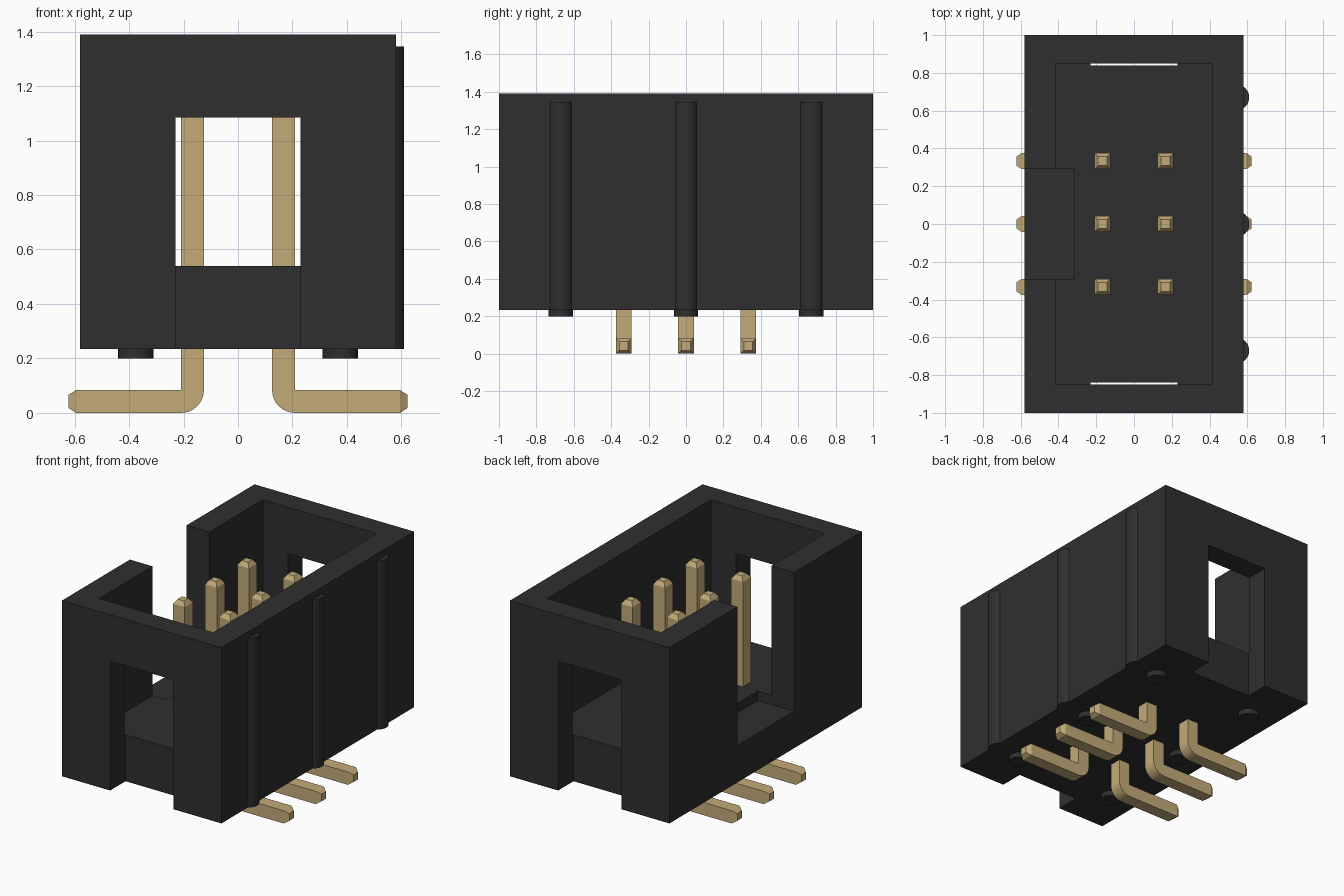
import bpy, bmesh, math

cube = bpy.data.objects.get("Cube")
if cube:
    bpy.data.objects.remove(cube, do_unlink=True)


def material(name, rgb):
    m = bpy.data.materials.new(name)
    m.use_nodes = True
    m.diffuse_color = (*rgb, 1)
    bsdf = next(n for n in m.node_tree.nodes if n.type == 'BSDF_PRINCIPLED')
    bsdf.inputs["Base Color"].default_value = (*rgb, 1)
    return m


BLACK = material("black plastic", (0.028, 0.028, 0.028))
GOLD = material("gold metal", (0.55, 0.41, 0.19))


def add_object(name, bm, mat):
    mesh = bpy.data.meshes.new(name)
    bm.to_mesh(mesh)
    bm.free()
    mesh.materials.append(mat)
    ob = bpy.data.objects.new(name, mesh)
    bpy.context.collection.objects.link(ob)
    return ob


def activate(ob):
    bpy.ops.object.select_all(action='DESELECT')
    ob.select_set(True)
    bpy.context.view_layer.objects.active = ob


def box(name, lo, hi, mat=BLACK):
    bm = bmesh.new()
    bmesh.ops.create_cube(bm, size=1)
    for v in bm.verts:
        v.co = [a + (c + 0.5) * (b - a) for a, b, c in zip(lo, hi, v.co)]
    return add_object(name, bm, mat)


def cylinder(name, x, y, r, z0, z1):
    bm = bmesh.new()
    bmesh.ops.create_cone(bm, cap_ends=True, segments=32, radius1=r, radius2=r, depth=z1 - z0)
    bmesh.ops.translate(bm, vec=(x, y, (z0 + z1) / 2), verts=bm.verts)
    ob = add_object(name, bm, BLACK)
    activate(ob)
    bpy.ops.object.shade_smooth_by_angle()
    return ob


def cut(target, lo, hi):
    cutter = box("cutter", lo, hi)
    cutter.hide_render = True
    mod = target.modifiers.new("cut", 'BOOLEAN')
    mod.operation = 'DIFFERENCE'
    mod.solver = 'EXACT'
    mod.object = cutter
    activate(target)
    bpy.ops.object.modifier_apply(modifier=mod.name)
    bpy.data.objects.remove(cutter, do_unlink=True)


# Shroud: open box, side key notch cut slightly into the floor, slot in each end
housing = box("housing", (-0.58, -1, 0.235), (0.58, 1, 1.39))
cut(housing, (-0.415, -0.85, 0.54), (0.415, 0.85, 1.6))
cut(housing, (-0.8, -0.295, 0.478), (-0.315, 0.295, 1.7))
cut(housing, (-0.23, -1.2, 0.1), (0.23, -0.84, 1.085))
cut(housing, (-0.23, 0.84, 0.1), (0.23, 1.2, 1.085))

# Round ribs on one long side, round standoff feet underneath
for i, y in enumerate((-0.67, 0, 0.67)):
    cylinder(f"side_rib_{i + 1}", 0.541, y, 0.069, 0.235, 1.345)
    for side, s in (("left", 1), ("right", -1)):
        cylinder(f"foot_{side}_{i + 1}", s * 0.375, y, 0.065, 0.2, 0.3)


# Bent square pins: L profile with rounded heel and tapered tips
def pin(name, s, y, w=0.084, inner=0.125, top=1.23, reach=0.595, taper=0.028):
    heel = [(inner + w - w * math.cos(a), w - w * math.sin(a))
            for a in (math.pi / 2 * k / 8 for k in range(9))]
    outline = [(inner, top)] + heel + [(reach, 0), (reach, w), (inner + w, w), (inner + w, top)]
    bm = bmesh.new()
    face = bm.faces.new([bm.verts.new((s * x, y - w / 2, z)) for x, z in outline])
    ext = bmesh.ops.extrude_face_region(bm, geom=[face])
    moved = [g for g in ext["geom"] if isinstance(g, bmesh.types.BMVert)]
    bmesh.ops.translate(bm, vec=(0, w, 0), verts=moved)
    bmesh.ops.recalc_face_normals(bm, faces=bm.faces)
    bm.normal_update()
    ends = [f for f in bm.faces if all(abs(v.co.z - top) < 1e-4 for v in f.verts)
            or all(abs(abs(v.co.x) - reach) < 1e-4 for v in f.verts)]
    bmesh.ops.inset_individual(bm, faces=ends, thickness=0.026, depth=taper)
    return add_object(name, bm, GOLD)


for i, y in enumerate((-0.333, 0, 0.333)):
    for side, s in (("left", 1), ("right", -1)):
        pin(f"pin_{side}_{i + 1}", s, y)
